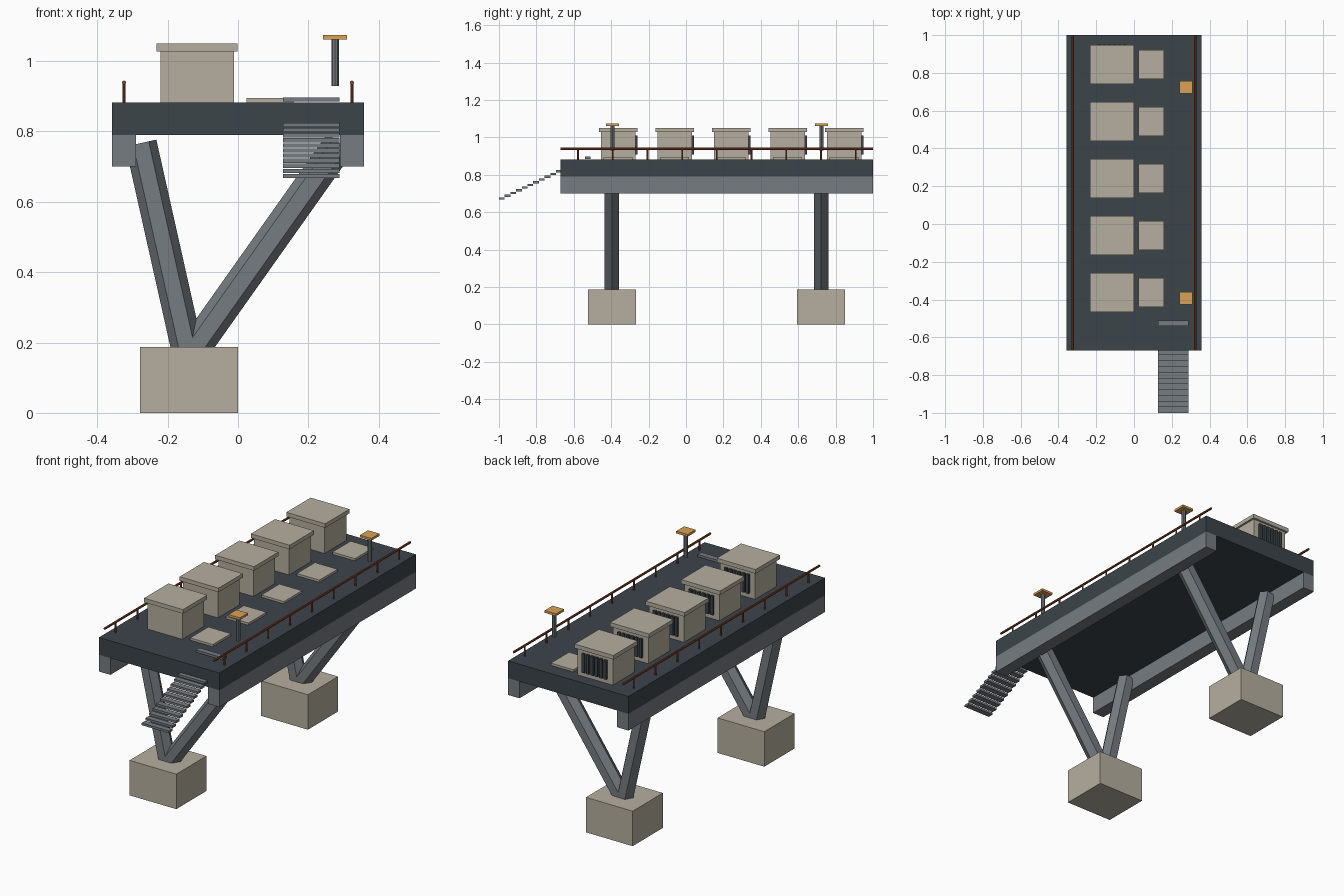
import bpy
from mathutils import Vector

if "Cube" in bpy.data.objects:
    bpy.data.objects.remove(bpy.data.objects["Cube"])


def mat(name, rgb):
    m = bpy.data.materials.new(name)
    m.diffuse_color = (*rgb, 1)
    m.use_nodes = True
    m.node_tree.nodes["Principled BSDF"].inputs["Base Color"].default_value = m.diffuse_color
    return m


DARK = mat("dark_deck", (0.045, 0.058, 0.068))
STEEL = mat("steel", (0.18, 0.2, 0.22))
STONE = mat("concrete", (0.47, 0.43, 0.35))
AMBER = mat("amber", (0.7, 0.36, 0.09))
RUST = mat("rust_red", (0.26, 0.06, 0.025))


def box(name, x, y, z, m):
    """Box from (min, max) ranges on each axis."""
    bpy.ops.mesh.primitive_cube_add(
        size=1, location=[(a + b) / 2 for a, b in (x, y, z)])
    o = bpy.context.object
    o.name = name
    o.scale = [b - a for a, b in (x, y, z)]
    o.data.materials.append(m)
    return o


def rod(name, p, q, r, sides, m):
    """Flat-sided prism between two points."""
    p, q = Vector(p), Vector(q)
    bpy.ops.mesh.primitive_cylinder_add(
        vertices=sides, radius=r, depth=(q - p).length, location=(p + q) / 2)
    o = bpy.context.object
    o.name = name
    o.rotation_euler = (q - p).to_track_quat('Z', 'X').to_euler()
    o.data.materials.append(m)
    return o


def hex_leg(name, p, q, r):
    """Hexagonal strut in the xz plane, flat faces towards front and back."""
    d = Vector(q) - Vector(p)
    o = rod(name, p, q, r, 6, STEEL)
    # first cylinder vertex lies on local y: map it into the xz plane
    z = d.normalized()
    x = Vector((0, 1, 0))
    y = z.cross(x)
    from mathutils import Matrix
    o.rotation_euler = Matrix((x, y, z)).transposed().to_euler()
    return o


Y0, Y1, TOP = -0.67, 1.0, 0.883

# Deck slab and edge beams
box("deck", (-0.358, 0.358), (Y0, Y1), (0.79, TOP), DARK)
for s, side in ((-1, "left"), (1, "right")):
    box(f"{side}_edge_beam", sorted((s * 0.29, s * 0.358)), (Y0, Y1), (0.70, 0.791), STEEL)

# Footings and V-shaped legs
for y, end in ((-0.396, "front"), (0.722, "back")):
    box(f"{end}_footing", (-0.278, 0.0), (y - 0.128, y + 0.128), (0, 0.188), STONE)
    hex_leg(f"{end}_left_leg", (-0.14, y, 0.16), (-0.276, y, 0.767), 0.045)
    hex_leg(f"{end}_right_leg", (-0.14, y, 0.16), (0.29, y, 0.767), 0.045)

# Cabins with roofs, rear grilles and deck hatches
for i in range(5):
    y = -0.363 + 0.302 * i
    box(f"cabin_{i}", (-0.221, -0.012), (y - 0.092, y + 0.092), (TOP, 1.03), STONE)
    box(f"cabin_roof_{i}", (-0.232, -0.001), (y - 0.103, y + 0.103), (1.028, 1.05), STONE)
    for k in range(6):
        x = -0.1165 + (k - 2.5) * 0.026
        box(f"grille_bar_{i}_{k}", (x - 0.008, x + 0.008),
            (y + 0.086, y + 0.104), (0.908, 1.01), DARK)
    box(f"hatch_{i}", (0.024, 0.158), (y - 0.077, y + 0.077), (TOP - 0.003, 0.895), STONE)

# Stair treads, running through the deck edge
for i in range(16):
    y = -0.526 - 0.0306 * i
    z = 0.897 - 0.0145 * i
    box(f"stair_tread_{i}", (0.128, 0.288), (y - 0.0153, y + 0.0153), (z - 0.012, z), STEEL)

# Side railings
for s, side in ((-1, "left"), (1, "right")):
    x = s * 0.324
    rod(f"{side}_rail", (x, Y0, 0.939), (x, Y1, 0.939), 0.006, 8, RUST)
    for k in range(9):
        y = Y0 + (k + 0.5) * (Y1 - Y0) / 9
        rod(f"{side}_rail_post_{k}", (x, y, TOP - 0.003), (x, y, 0.939), 0.0045, 8, RUST)

# Lamps
for y, end in ((-0.393, "front"), (0.724, "back")):
    rod(f"{end}_lamp_post", (0.276, y, 0.93), (0.276, y, 1.064), 0.0105, 8, STEEL)
    box(f"{end}_lamp_cap", (0.242, 0.31), (y - 0.034, y + 0.034), (1.062, 1.074), AMBER)
